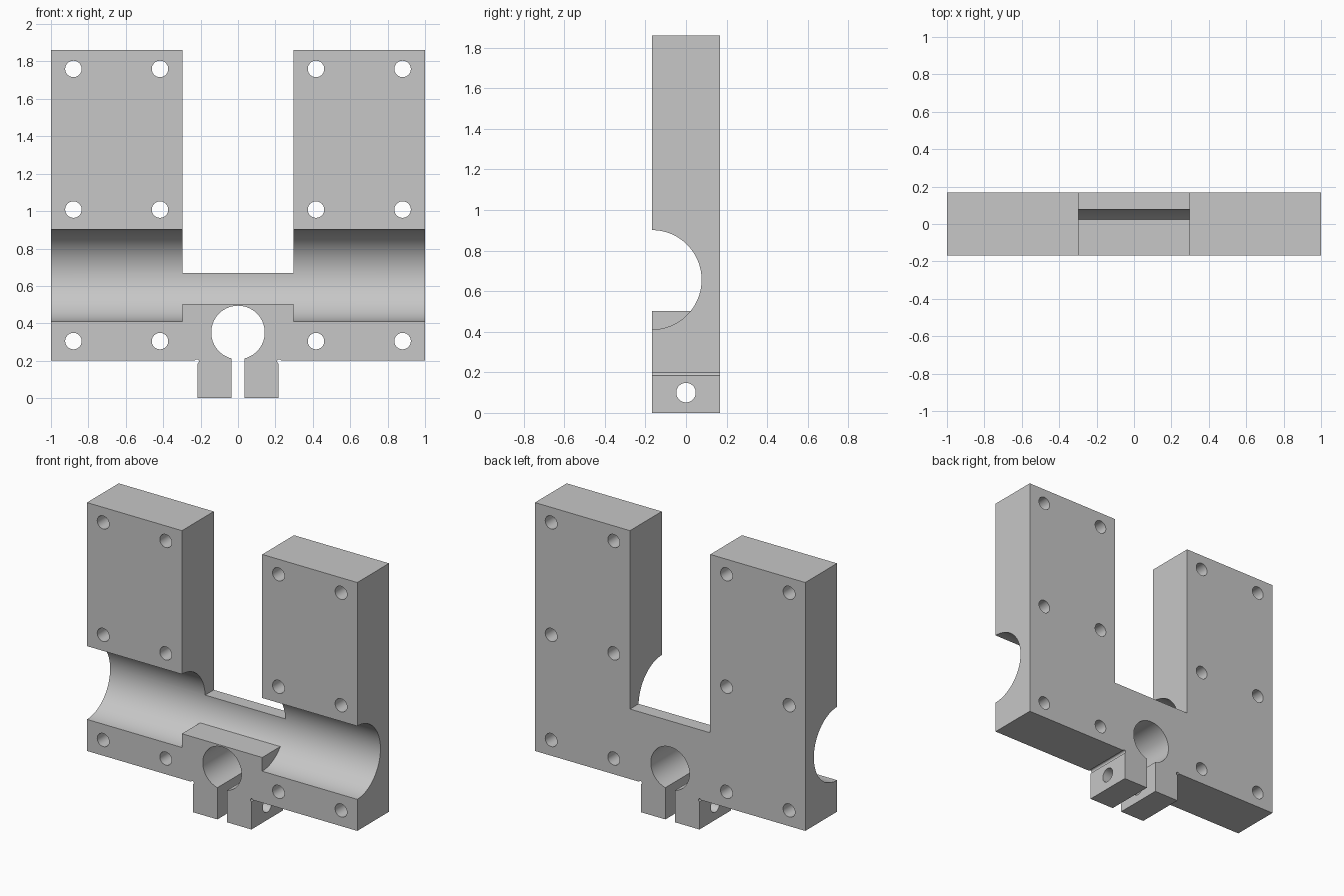
import bpy
import bmesh
import math
from mathutils import Matrix, Vector

cube = bpy.data.objects.get("Cube")
if cube:
    bpy.data.objects.remove(cube, do_unlink=True)

HALF_DEPTH = 0.168
BODY_BOTTOM, BODY_TOP = 0.2, 1.861
GAP = 0.297            # half width of the opening between the towers
WEB_TOP = 0.668
BORE_Z, BORE_R = 0.351, 0.143
CHANNEL_Z, CHANNEL_R = 0.656, 0.245
PAD_TOP = 0.503

grey = bpy.data.materials.new("machined grey")
grey.use_nodes = True
colour = (0.57, 0.57, 0.57, 1)
grey.diffuse_color = colour
grey.node_tree.nodes["Principled BSDF"].inputs["Base Color"].default_value = colour


def make_object(name, bm):
    bmesh.ops.recalc_face_normals(bm, faces=bm.faces)
    mesh = bpy.data.meshes.new(name)
    bm.to_mesh(mesh)
    bm.free()
    mesh.materials.append(grey)
    obj = bpy.data.objects.new(name, mesh)
    bpy.context.collection.objects.link(obj)
    return obj


def box(name, low, high):
    bm = bmesh.new()
    low, high = Vector(low), Vector(high)
    bmesh.ops.create_cube(bm, size=1)
    for v in bm.verts:
        v.co = (low + high) / 2 + v.co * (high - low)
    return make_object(name, bm)


def add_cylinder(bm, centre, radius, length, axis, sides):
    turn = Matrix.Rotation(math.pi / 2, 4, "Y" if axis == "X" else "X")
    bmesh.ops.create_cone(bm, cap_ends=True, segments=sides, radius1=radius,
                          radius2=radius, depth=length,
                          matrix=Matrix.Translation(centre) @ turn)


def subtract(target, cutter):
    mod = target.modifiers.new("cut", "BOOLEAN")
    mod.operation = "DIFFERENCE"
    mod.solver = "EXACT"
    mod.object = cutter
    bpy.context.view_layer.objects.active = target
    bpy.ops.object.modifier_apply(modifier=mod.name)
    bpy.data.objects.remove(cutter, do_unlink=True)


# Plate outline: two towers, a low web and the two clamp lugs
half = [(0.217, 0), (0.217, BODY_BOTTOM), (1, BODY_BOTTOM), (1, BODY_TOP),
        (GAP, BODY_TOP), (GAP, WEB_TOP)]
outline = half + [(-x, z) for x, z in reversed(half)]
bm = bmesh.new()
face = bm.faces.new([bm.verts.new((x, -HALF_DEPTH, z)) for x, z in outline])
extruded = bmesh.ops.extrude_face_region(bm, geom=[face])
bmesh.ops.translate(bm, vec=(0, 2 * HALF_DEPTH, 0),
                    verts=[g for g in extruded["geom"] if isinstance(g, bmesh.types.BMVert)])
body = make_object("clamp_plate", bm)

# Half-round channel across the front, leaving the pad above the bore
bm = bmesh.new()
add_cylinder(bm, (0, -HALF_DEPTH, CHANNEL_Z), CHANNEL_R, 2.2, "X", 96)
channel = make_object("channel_cutter", bm)
subtract(channel, box("pad_keeper", (-GAP, -1, 0), (GAP, 1, PAD_TOP)))
subtract(body, channel)

# Clamp bore, then the slit below it
bm = bmesh.new()
add_cylinder(bm, (0, 0, BORE_Z), BORE_R, 1, "Y", 96)
subtract(body, make_object("bore_cutter", bm))
subtract(body, box("slit_cutter", (-0.035, -1, -0.1), (0.035, 1, BORE_Z - 0.05)))

# Screw holes and the small relief holes at the lug corners
bm = bmesh.new()
for side in (-1, 1):
    for x in (0.417, 0.88):
        for z in (0.305, 1.008, 1.76):
            add_cylinder(bm, (side * x, 0, z), 0.044, 1, "Y", 48)
    add_cylinder(bm, (side * 0.22, 0, 0.196), 0.011, 1, "Y", 24)
subtract(body, make_object("screw_hole_cutter", bm))

# Pinch bolt hole through both lugs
bm = bmesh.new()
add_cylinder(bm, (0, 0, 0.1), 0.048, 1, "X", 48)
subtract(body, make_object("pinch_hole_cutter", bm))

# Smooth the round walls, keep the machined edges sharp
bpy.ops.object.select_all(action="DESELECT")
body.select_set(True)
bpy.context.view_layer.objects.active = body
bpy.ops.object.shade_smooth_by_angle(angle=math.radians(25))
